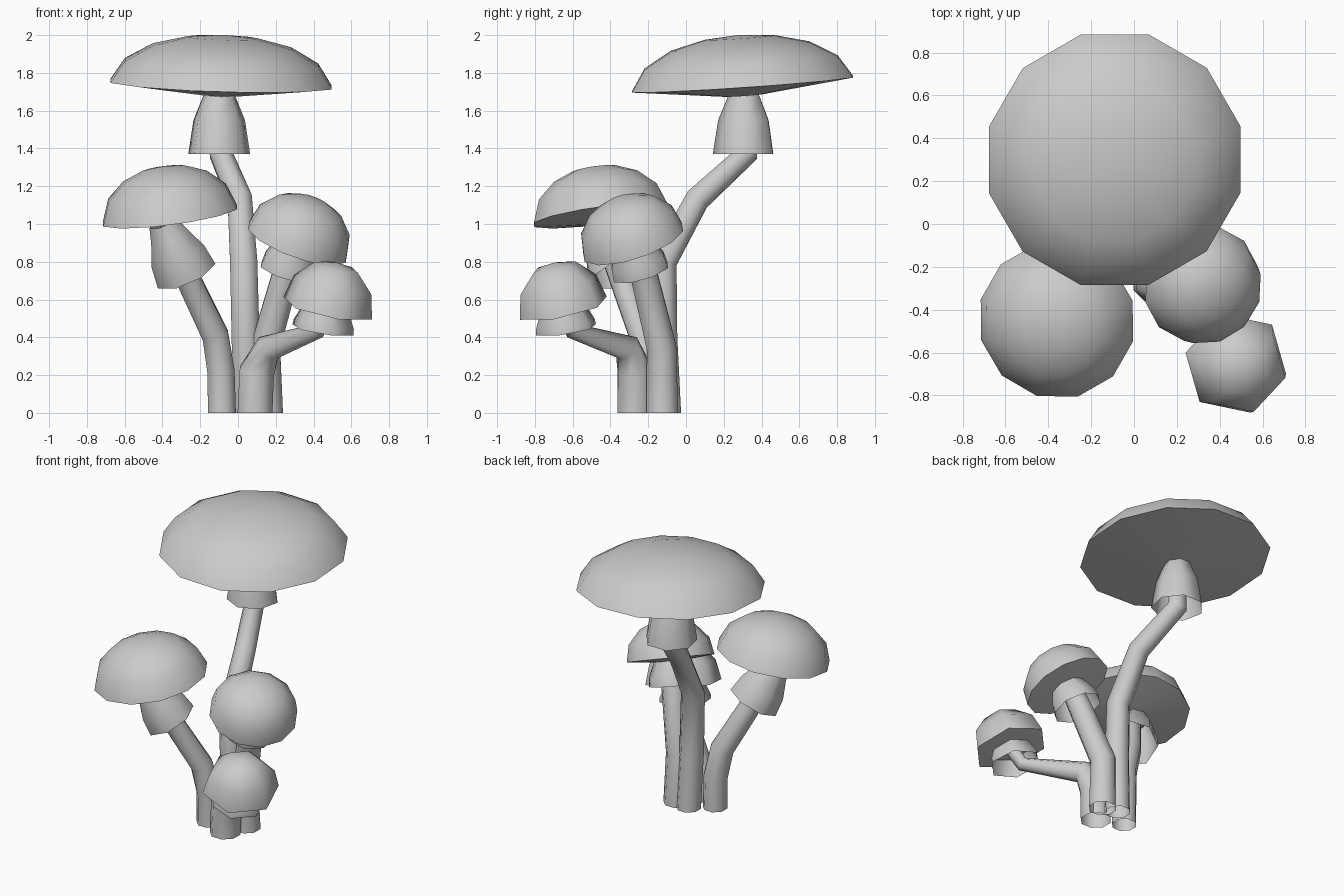
import bpy, bmesh
from math import cos, sin, tau, radians
from mathutils import Vector

if "Cube" in bpy.data.objects:
    bpy.data.objects.remove(bpy.data.objects["Cube"])

UP = Vector((0, 0, 1))


def skin(name, rings, close_start=False, close_end=False):
    """Bridge rings of points into a smooth-shaded tube, optionally with pole points at the ends."""
    bm = bmesh.new()
    vs = [[bm.verts.new(p) for p in r] for r in rings]
    for a, b in zip(vs, vs[1:]):
        n = max(len(a), len(b))
        for i in range(n):
            j = (i + 1) % n
            if len(a) == 1:
                bm.faces.new((a[0], b[j], b[i]))
            elif len(b) == 1:
                bm.faces.new((a[i], a[j], b[0]))
            else:
                bm.faces.new((a[i], a[j], b[j], b[i]))
    bmesh.ops.recalc_face_normals(bm, faces=bm.faces)
    me = bpy.data.meshes.new(name)
    bm.to_mesh(me)
    bm.free()
    ob = bpy.data.objects.new(name, me)
    bpy.context.collection.objects.link(ob)
    bpy.context.view_layer.objects.active = ob
    ob.select_set(True)
    bpy.ops.object.shade_smooth_by_angle(angle=radians(65))
    ob.select_set(False)
    return ob


def ring(center, axis, r, sides, turn):
    q = UP.rotation_difference(Vector(axis).normalized())
    if r == 0:
        return [Vector(center)]
    return [Vector(center) + q @ Vector((r * cos(turn + tau * i / sides),
                                         r * sin(turn + tau * i / sides), 0))
            for i in range(sides)]


def lathe(name, center, axis, profile, sides, turn_deg):
    ax = Vector(axis).normalized()
    return skin(name, [ring(Vector(center) + ax * h, ax, r, sides, radians(turn_deg))
                       for r, h in profile])


def stem(name, points, sides=8):
    """points: (x, y, z, radius) from the ground up."""
    ps = [Vector(p[:3]) for p in points]
    rings = []
    for i, p in enumerate(points):
        if i == 0:
            t = UP
        else:
            t = (ps[i] - ps[i - 1]).normalized()
            if i < len(ps) - 1:
                t = t + (ps[i + 1] - ps[i]).normalized()
        rings.append(ring(ps[i], t, p[3], sides, radians(22.5)))
    return skin(name, rings)


# stems
stem("tall_stem", [(.05, -.10, 0, .08), (.04, -.12, .4, .08), (.03, -.12, .8, .078),
                   (.01, .06, 1.13, .07), (-.09, .32, 1.37, .065), (-.10, .31, 1.66, .06)])
stem("left_stem", [(-.085, -.20, 0, .08), (-.09, -.20, .22, .078), (-.12, -.23, .41, .076),
                   (-.25, -.33, .68, .07), (-.36, -.45, 1.0, .06)])
stem("right_stem", [(.155, -.125, 0, .09), (.145, -.13, .35, .085),
                    (.25, -.22, .72, .078), (.30, -.26, .88, .07)])
stem("small_stem", [(.09, -.27, 0, .10), (.10, -.27, .22, .10), (.16, -.31, .345, .075),
                    (.42, -.60, .435, .045), (.47, -.65, .55, .045)])

# flared open skirts under the caps
lathe("tall_skirt", (-.10, .31, 1.37), (0, 0, 1),
      [(.168, 0), (.14, .18), (.09, .30), (.07, .34)], 7, 12)
lathe("left_skirt", (-.275, -.355, .735), (-.38, -.32, .85),
      [(.17, 0), (.155, .12), (.105, .24), (.08, .32)], 7, 40)
lathe("right_skirt", (.265, -.24, .745), (.28, -.26, .93),
      [(.16, 0), (.155, .06), (.10, .19)], 8, 22)
lathe("small_skirt", (.45, -.635, .44), (.15, -.15, 1),
      [(.168, 0), (.165, .03), (.115, .14)], 6, -13)

# domed caps: underside centre, rim, dome, apex
lathe("tall_cap", (-.09, .30, 1.74), (.03, -.068, 1),
      [(0, -.06), (.10, -.06), (.607, 0), (.53, .115), (.38, .2), (.19, .247), (0, .262)], 12, 15)
lathe("left_cap", (-.36, -.45, 1.045), (-.13, -.14, 1),
      [(0, -.035), (.08, -.035), (.37, 0), (.325, .12), (.23, .205), (.12, .25), (0, .265)], 12, 15)
lathe("right_cap", (.315, -.28, .905), (.36, -.33, 1),
      [(0, -.02), (.08, -.02), (.283, 0), (.26, .11), (.18, .2), (.09, .24), (0, .25)], 12, 15)
lathe("small_cap", (.475, -.65, .555), (.21, -.21, 1),
      [(0, -.015), (.08, -.015), (.247, 0), (.215, .13), (.12, .225), (0, .25)], 6, -13)
